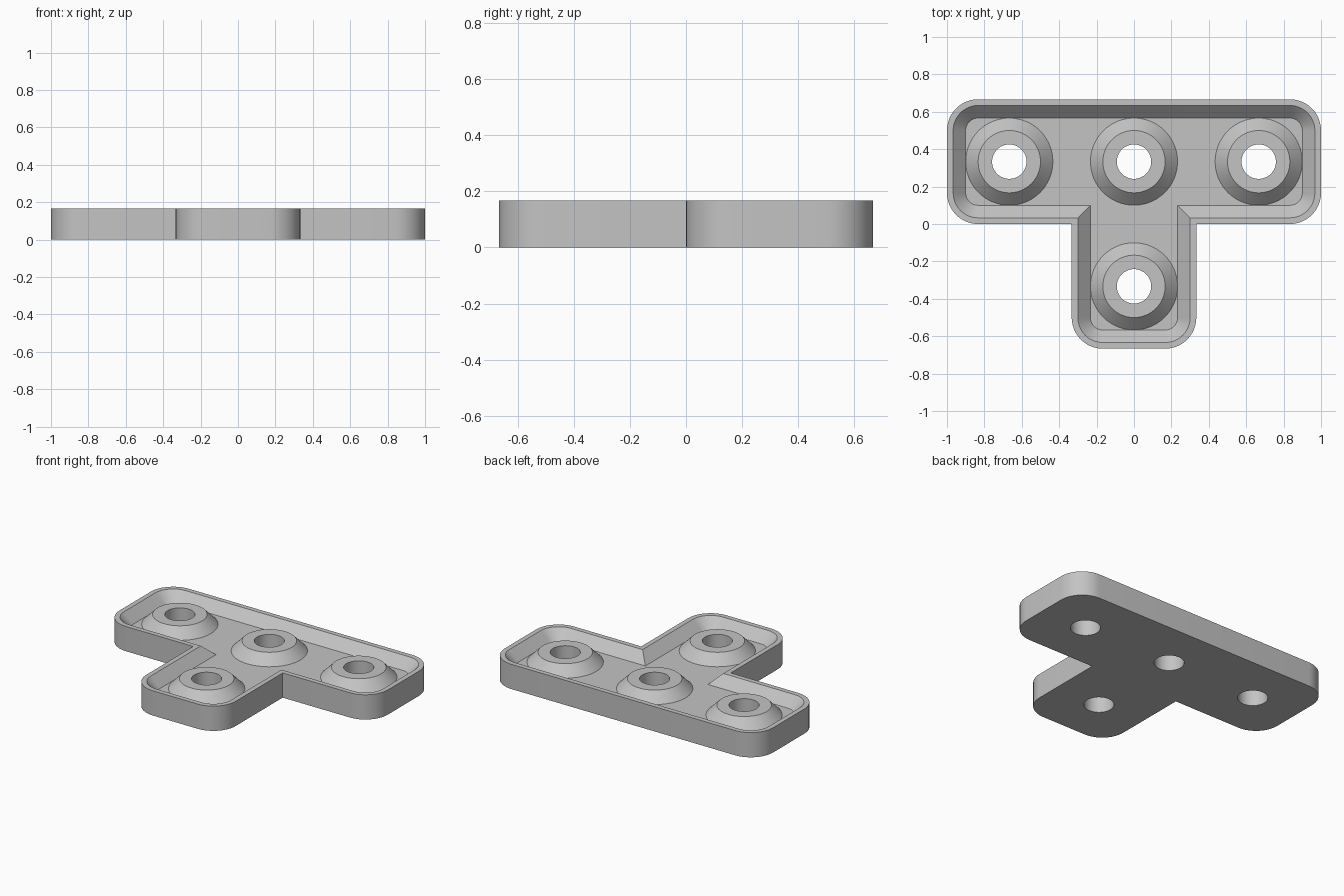
import bpy, bmesh
from math import cos, sin, pi, radians

cube = bpy.data.objects.get("Cube")
if cube:
    bpy.data.objects.remove(cube)

U = 1 / 3                    # half width of each arm
HEIGHT, FLOOR = U / 2, 0.1
HOLE, BOSS_TOP, BOSS_BASE = 0.092, U / 2, 0.233
CENTRES = [(-2 * U, U), (0, U), (2 * U, U), (0, -U)]
SEGS = 64

grey = bpy.data.materials.new("Plain grey")
grey.use_nodes = True
grey.diffuse_color = (0.55, 0.55, 0.55, 1)
grey.node_tree.nodes["Principled BSDF"].inputs["Base Color"].default_value = grey.diffuse_color


def outline(d):
    """T outline moved inwards by d, rounded outer corners, sharp inner corners."""
    def arc(cx, cy, start):
        r = U / 2 - d
        return [(cx + r * cos(start + i * pi / 24), cy + r * sin(start + i * pi / 24))
                for i in range(13)]
    right = (arc(U / 2, -0.5, -pi / 2) + [(U - d, d)]
             + arc(1 - U / 2, U / 2, -pi / 2) + arc(1 - U / 2, 0.5, 0))
    return right + [(-x, y) for x, y in reversed(right)]


def circle(centre, r):
    return [(centre[0] + r * cos(2 * pi * i / SEGS), centre[1] + r * sin(2 * pi * i / SEGS))
            for i in range(SEGS)]


def add_loop(bm, points, z):
    verts = [bm.verts.new((x, y, z)) for x, y in points]
    for a, b in zip(verts, verts[1:] + verts[:1]):
        bm.edges.new((a, b))
    return verts


def skin(bm, a, b):
    n = len(a)
    for i in range(n):
        j = (i + 1) % n
        bm.faces.new((a[i], a[j], b[j], b[i]))


def loop_edges(bm, loop):
    return [bm.edges.get((a, b)) for a, b in zip(loop, loop[1:] + loop[:1])]


def finish(bm, name):
    bmesh.ops.recalc_face_normals(bm, faces=bm.faces)
    mesh = bpy.data.meshes.new(name)
    bm.to_mesh(mesh)
    bm.free()
    mesh.materials.append(grey)
    obj = bpy.data.objects.new(name, mesh)
    bpy.context.collection.objects.link(obj)
    bpy.ops.object.select_all(action='DESELECT')
    obj.select_set(True)
    bpy.context.view_layer.objects.active = obj
    bpy.ops.object.shade_smooth_by_angle(angle=radians(30))


# Tray: outer wall, rim, sloped inner wall, floor and underside with holes
bm = bmesh.new()
loops = [add_loop(bm, outline(d), z)
         for d, z in [(0, 0), (0, HEIGHT), (0.033, HEIGHT), (0.1, FLOOR)]]
for a, b in zip(loops, loops[1:]):
    skin(bm, a, b)
lower = [add_loop(bm, circle(c, HOLE), 0) for c in CENTRES]
upper = [add_loop(bm, circle(c, HOLE), FLOOR) for c in CENTRES]
for border, holes, up in [(loops[0], lower, -1), (loops[-1], upper, 1)]:
    edges = [e for lp in [border] + holes for e in loop_edges(bm, lp)]
    bmesh.ops.triangle_fill(bm, use_beauty=True, edges=edges, normal=(0, 0, up))
for a, b in zip(lower, upper):
    skin(bm, a, b)
finish(bm, "tray")

# Conical bosses around the screw holes
for name, c in zip(["right", "middle", "left", "stem"], CENTRES):
    bm = bmesh.new()
    rings = [add_loop(bm, circle(c, r), z) for r, z in
             [(HOLE, FLOOR), (HOLE, HEIGHT), (BOSS_TOP, HEIGHT), (BOSS_BASE, FLOOR)]]
    for a, b in zip(rings, rings[1:] + rings[:1]):
        skin(bm, a, b)
    # The underside sits on the tray floor, so it is left open
    bmesh.ops.delete(bm, geom=[f for f in bm.faces if all(v.co.z < FLOOR + 0.001 for v in f.verts)],
                     context='FACES_ONLY')
    # Orient the open shell from its top ring
    bmesh.ops.recalc_face_normals(bm, faces=bm.faces)
    bm.normal_update()
    top = next(f for f in bm.faces if all(v.co.z > HEIGHT - 0.001 for v in f.verts))
    flip = top.normal.z < 0
    finish(bm, name + "_boss")
    if flip:
        bpy.context.object.data.flip_normals()
